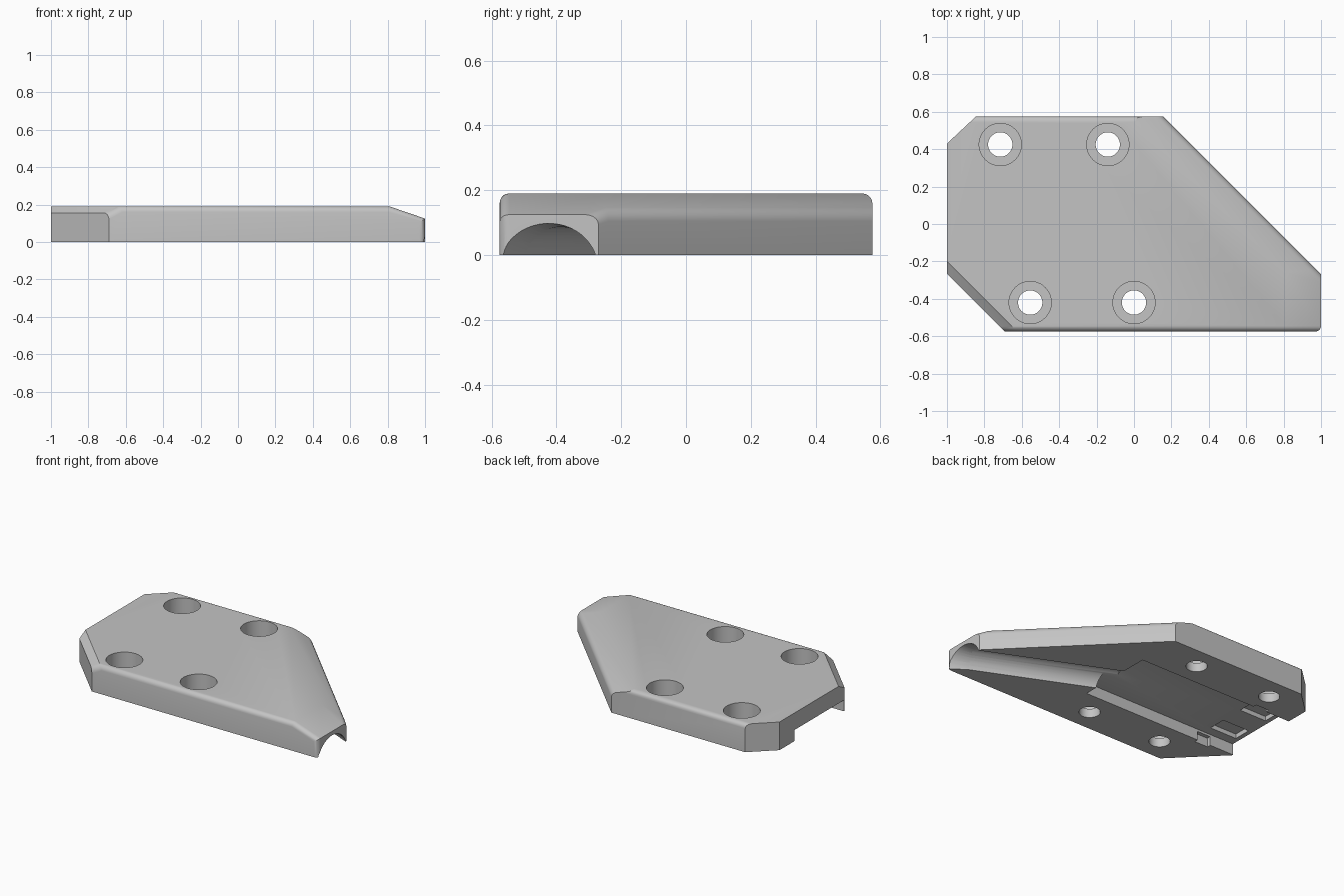
import bpy, bmesh, math
from mathutils import Vector, Matrix

old = bpy.data.objects.get("Cube")
if old:
    bpy.data.objects.remove(old, do_unlink=True)

gray = bpy.data.materials.new("plain_gray")
gray.use_nodes = True
COLOR = (0.55, 0.55, 0.55, 1)
gray.diffuse_color = COLOR
gray.node_tree.nodes["Principled BSDF"].inputs["Base Color"].default_value = COLOR

TOP, FRONT, BACK = 0.19, -0.575, 0.575


def add_object(name, bm):
    bmesh.ops.recalc_face_normals(bm, faces=bm.faces)
    mesh = bpy.data.meshes.new(name)
    bm.to_mesh(mesh)
    bm.free()
    mesh.materials.append(gray)
    obj = bpy.data.objects.new(name, mesh)
    bpy.context.collection.objects.link(obj)
    return obj


def slice_off(bm, point, normal):
    """Remove everything beyond a plane and close the cut."""
    geom = bm.verts[:] + bm.edges[:] + bm.faces[:]
    cut = bmesh.ops.bisect_plane(bm, geom=geom, plane_co=point, plane_no=normal, clear_outer=True)
    edges = [e for e in cut["geom_cut"] if isinstance(e, bmesh.types.BMEdge)]
    bmesh.ops.contextual_create(bm, geom=edges)


# Plate outline, extruded upward
bm = bmesh.new()
outline = [(-1, 0.43), (-1, -0.265), (-0.69, FRONT), (1, FRONT), (1, -0.27), (0.155, BACK), (-0.845, BACK)]
base = bm.faces.new([bm.verts.new((x, y, 0)) for x, y in outline])
side = bmesh.ops.extrude_face_region(bm, geom=[base])
bmesh.ops.translate(bm, vec=(0, 0, TOP), verts=[v for v in side["geom"] if isinstance(v, bmesh.types.BMVert)])
bmesh.ops.recalc_face_normals(bm, faces=bm.faces)

# Sloped tip, long diagonal slope and small corner chamfer
slice_off(bm, (0.81, 0, TOP), (0.065, 0, 0.19))
slice_off(bm, (0, 0.55, TOP), (0.055 * 0.707, 0.055 * 0.707, 0.127))
slice_off(bm, (-1, -0.2, TOP), (-0.035 * 0.707, -0.035 * 0.707, 0.046))


# Rounded upper edges and the rounded nose corner
def is_rounded(edge):
    a, b = (v.co for v in edge.verts)
    upper = min(a.z, b.z) > 0.1
    along = lambda f: abs(f(a)) < 0.004 and abs(f(b)) < 0.004
    front = along(lambda p: p.y - FRONT) and upper and abs(a.x - b.x) > 0.05
    back = along(lambda p: p.y - BACK) and upper and abs(a.x - b.x) > 0.3
    diagonal = along(lambda p: p.x + p.y - 0.73) and upper
    nose = along(lambda p: p.x - 1) and along(lambda p: p.y - FRONT)
    return front or back or diagonal or nose


bmesh.ops.bevel(bm, geom=[e for e in bm.edges if is_rounded(e)], offset=0.03, segments=5,
                profile=0.5, affect="EDGES", clamp_overlap=True)
plate = add_object("mounting_plate", bm)


def carve(name, bm):
    cutter = add_object(name, bm)
    cutter.hide_render = True
    mod = plate.modifiers.new(name, "BOOLEAN")
    mod.operation = "DIFFERENCE"
    mod.solver = "EXACT"
    mod.object = cutter
    bpy.context.view_layer.objects.active = plate
    bpy.ops.object.modifier_apply(modifier=name)
    bpy.data.objects.remove(cutter, do_unlink=True)


def carve_box(name, x0, x1, y0, y1, z0, z1):
    bm = bmesh.new()
    bmesh.ops.create_cube(bm, size=1, matrix=Matrix.Translation(((x0 + x1) / 2, (y0 + y1) / 2, (z0 + z1) / 2))
                          @ Matrix.Diagonal((x1 - x0, y1 - y0, z1 - z0, 1)))
    carve(name, bm)


def carve_tube(name, start, end, r0, r1, segments=48):
    a, b = Vector(start), Vector(end)
    bm = bmesh.new()
    turn = (b - a).to_track_quat("Z", "Y").to_matrix().to_4x4()
    bmesh.ops.create_cone(bm, cap_ends=True, segments=segments, radius1=r0, radius2=r1,
                          depth=(b - a).length, matrix=Matrix.Translation((a + b) / 2) @ turn)
    carve(name, bm)


# Counterbored screw holes
for x, y in [(-0.715, 0.425), (-0.14, 0.425), (-0.555, -0.42), (0, -0.42)]:
    carve_tube("screw_hole", (x, y, -0.1), (x, y, 0.3), 0.065, 0.065)
    carve_tube("counterbore", (x, y, 0.06), (x, y, 0.3), 0.113, 0.113)

# Underside pocket, open at one end, with clip recesses
carve_box("pocket", -1.1, 0.16, -0.257, 0.272, -0.1, 0.075)
for side in (-1, 1):
    y = 0.007 + side * 0.14
    carve_box("clip_recess", -0.97, -0.77, y - 0.06, y + 0.06, 0.03, 0.105)
    y = 0.007 + side * 0.25
    carve_box("wall_notch", -0.82, -0.72, y - 0.04, y + 0.04, -0.1, 0.06)

# Cable groove from the pocket to the nose, flared at the mouth
inner, mouth = Vector((0.1, -0.01, -0.04)), Vector((1, -0.412, -0.04))
way = (mouth - inner).normalized()
carve_tube("cable_groove", inner, mouth + way * 0.2, 0.127, 0.127)
carve_tube("groove_flare", mouth - way * 0.1, mouth + way * 0.1, 0.12, 0.155)

# Smooth rounds with crisp edges
bpy.ops.object.select_all(action="DESELECT")
plate.select_set(True)
bpy.context.view_layer.objects.active = plate
bpy.ops.object.shade_smooth_by_angle(angle=math.radians(30))
